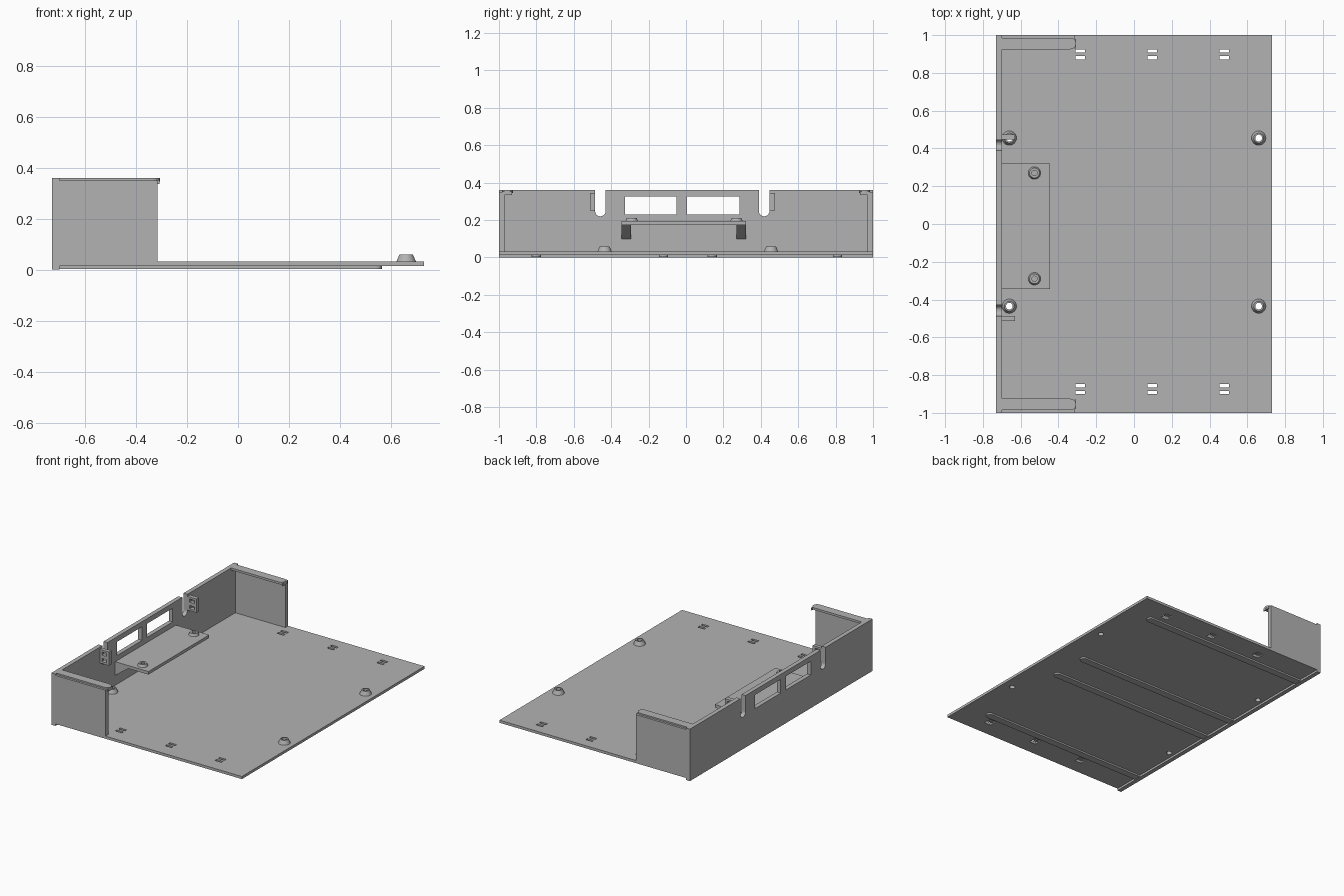
import bpy, bmesh, math
from mathutils import Matrix, Vector

cube = bpy.data.objects.get("Cube")
if cube:
    bpy.data.objects.remove(cube, do_unlink=True)

grey = bpy.data.materials.new("plain grey")
grey.use_nodes = True
COLOUR = (0.45, 0.45, 0.45, 1)
grey.diffuse_color = COLOUR
grey.node_tree.nodes["Principled BSDF"].inputs["Base Color"].default_value = COLOUR


def finish(name, bm):
    bmesh.ops.recalc_face_normals(bm, faces=bm.faces)
    mesh = bpy.data.meshes.new(name)
    bm.to_mesh(mesh)
    bm.free()
    mesh.materials.append(grey)
    obj = bpy.data.objects.new(name, mesh)
    bpy.context.collection.objects.link(obj)
    return obj


def add_box(bm, x, y, z):
    size = [b - a for a, b in (x, y, z)]
    centre = Vector([(a + b) / 2 for a, b in (x, y, z)])
    bmesh.ops.create_cube(bm, size=1, matrix=Matrix.Translation(centre) @ Matrix.Diagonal((*size, 1)))


def add_rod(bm, centre, radius, depth, rotation=Matrix()):
    bmesh.ops.create_cone(bm, cap_ends=True, segments=24, radius1=radius, radius2=radius,
                          depth=depth, matrix=Matrix.Translation(centre) @ rotation)


def boxes(name, *dims):
    bm = bmesh.new()
    for d in dims:
        add_box(bm, *d)
    return finish(name, bm)


def prism(name, points, offset):
    """Extrude a flat outline along an offset."""
    bm = bmesh.new()
    face = bm.faces.new([bm.verts.new(p) for p in points])
    new = bmesh.ops.extrude_face_region(bm, geom=[face])["geom"]
    bmesh.ops.translate(bm, vec=offset, verts=[v for v in new if isinstance(v, bmesh.types.BMVert)])
    return finish(name, bm)


def round_bar(name, x0, x1, y, half, z0, z1):
    """Flat bar along x with a round far end."""
    pts = [(x0, y - half, z0)]
    for i in range(13):
        a = math.pi * (i / 12 - 0.5)
        pts.append((x1 - half + half * math.cos(a), y + half * math.sin(a), z0))
    pts.append((x0, y + half, z0))
    return prism(name, pts, (0, 0, z1 - z0))


def boss(name, x, y, z0, z1, r0, r1, hole):
    """Tapered ring around a screw hole."""
    bm = bmesh.new()
    prof = [(hole, z0), (r0, z0), (r1, z1), (hole, z1)]
    n = 24
    rings = [[bm.verts.new((x + r * math.cos(i * math.tau / n), y + r * math.sin(i * math.tau / n), z))
              for i in range(n)] for r, z in prof]
    for k in range(4):
        a, b = rings[k], rings[(k + 1) % 4]
        for i in range(n):
            j = (i + 1) % n
            bm.faces.new((a[i], a[j], b[j], b[i]))
    obj = finish(name, bm)
    bpy.context.view_layer.objects.active = obj
    obj.select_set(True)
    bpy.ops.object.shade_smooth_by_angle(angle=math.radians(35))
    obj.select_set(False)


def cut(obj, bm):
    """Subtract a cutter mesh and bake the result."""
    cutter = finish("cutter", bm)
    cutter.hide_render = True
    mod = obj.modifiers.new("cut", 'BOOLEAN')
    mod.operation, mod.solver, mod.object = 'DIFFERENCE', 'EXACT', cutter
    bpy.context.view_layer.update()
    result = bpy.data.meshes.new_from_object(obj.evaluated_get(bpy.context.evaluated_depsgraph_get()))
    obj.modifiers.clear()
    obj.data = result
    bpy.data.objects.remove(cutter, do_unlink=True)


FLOOR, BOTTOM, TOP = 0.032, 0.014, 0.36
BACK, INNER, SIDE = -0.73, -0.70, -0.315

# Floor plate with tie slots and screw holes
floor = boxes("floor_plate", ((INNER, 0.73), (-1, 1), (BOTTOM, FLOOR)))
pegs = [(x, y) for x in (-0.66, 0.66) for y in (-0.435, 0.455)]
bm = bmesh.new()
for x in (-0.285, 0.097, 0.478):
    for y in (0.916, 0.88, -0.856, -0.892):
        add_box(bm, (x - 0.025, x + 0.025), (y - 0.009, y + 0.009), (0, 0.1))
for x, y in pegs:
    add_rod(bm, (x, y, 0.02), 0.018, 0.1)
cut(floor, bm)

# Shallow tie channels under each pair of slots
bm = bmesh.new()
for x in (-0.285, 0.097, 0.478):
    for y in (0.898, -0.874):
        add_box(bm, (x - 0.025, x + 0.025), (y - 0.027, y + 0.027), (0, BOTTOM + 0.007))
cut(floor, bm)

for i, (x, y) in enumerate(pegs):
    boss(f"floor_boss_{i + 1}", x, y, FLOOR, 0.06, 0.038, 0.026, 0.018)

# Runners beneath the floor
for i, y in enumerate((-0.80, -0.12, 0.14, 0.81)):
    round_bar(f"runner_{i + 1}", INNER, 0.565, y, 0.025, 0.003, BOTTOM)

# Tall wall with two windows and two round-bottomed notches
wall = boxes("tall_wall", ((BACK, INNER), (-1, 1), (0, TOP)))
turn = Matrix.Rotation(math.pi / 2, 4, 'Y')
bm = bmesh.new()
for y in ((-0.325, -0.05), (0.005, 0.285)):
    add_box(bm, (-0.8, -0.6), y, (0.23, 0.325))
cut(wall, bm)
for y in (-0.458, 0.418):
    bm = bmesh.new()
    add_box(bm, (-0.8, -0.6), (y - 0.028, y + 0.028), (0.248, 0.5))
    cut(wall, bm)
    bm = bmesh.new()
    add_rod(bm, (-0.7, y, 0.248), 0.028, 0.2, turn)
    cut(wall, bm)

# Side walls, each with a top lip and a small hook at its end
for name, s in (("left", 1), ("right", -1)):
    boxes(f"{name}_side_wall", ((INNER, SIDE), sorted((s * 0.97, s)), (BOTTOM, 0.35)))
    round_bar(f"{name}_lip", INNER, -0.306, s * 0.955, 0.03, 0.345, TOP)
    boxes(f"{name}_hook", ((SIDE, -0.308), sorted((s * 0.93, s * 0.98)), (0.335, 0.352)))

# Tabs beside the notches, each with two tie holes
for name, y in (("left", (0.447, 0.475)), ("right", (-0.513, -0.487))):
    tab = boxes(f"{name}_tab", ((INNER, -0.63), y, (0.25, 0.345)))
    bm = bmesh.new()
    for z in (0.275, 0.32):
        add_box(bm, (-0.685, -0.648), (y[0] - 0.1, y[1] + 0.1), (z - 0.011, z + 0.011))
    cut(tab, bm)

# Shelf with screw bosses, carried by sloped brackets
shelf = boxes("shelf", ((INNER, -0.445), (-0.345, 0.32), (0.174, 0.195)))
bm = bmesh.new()
for y in (-0.29, 0.27):
    add_rod(bm, (-0.527, y, 0.185), 0.014, 0.1)
cut(shelf, bm)
for name, y, b in (("right", -0.29, -0.345), ("left", 0.27, 0.27)):
    boss(f"{name}_shelf_boss", -0.527, y, 0.195, 0.212, 0.033, 0.026, 0.014)
    prism(f"{name}_shelf_bracket", [(INNER, b, 0.10), (-0.60, b, 0.174), (INNER, b, 0.174)], (0, 0.05, 0))
